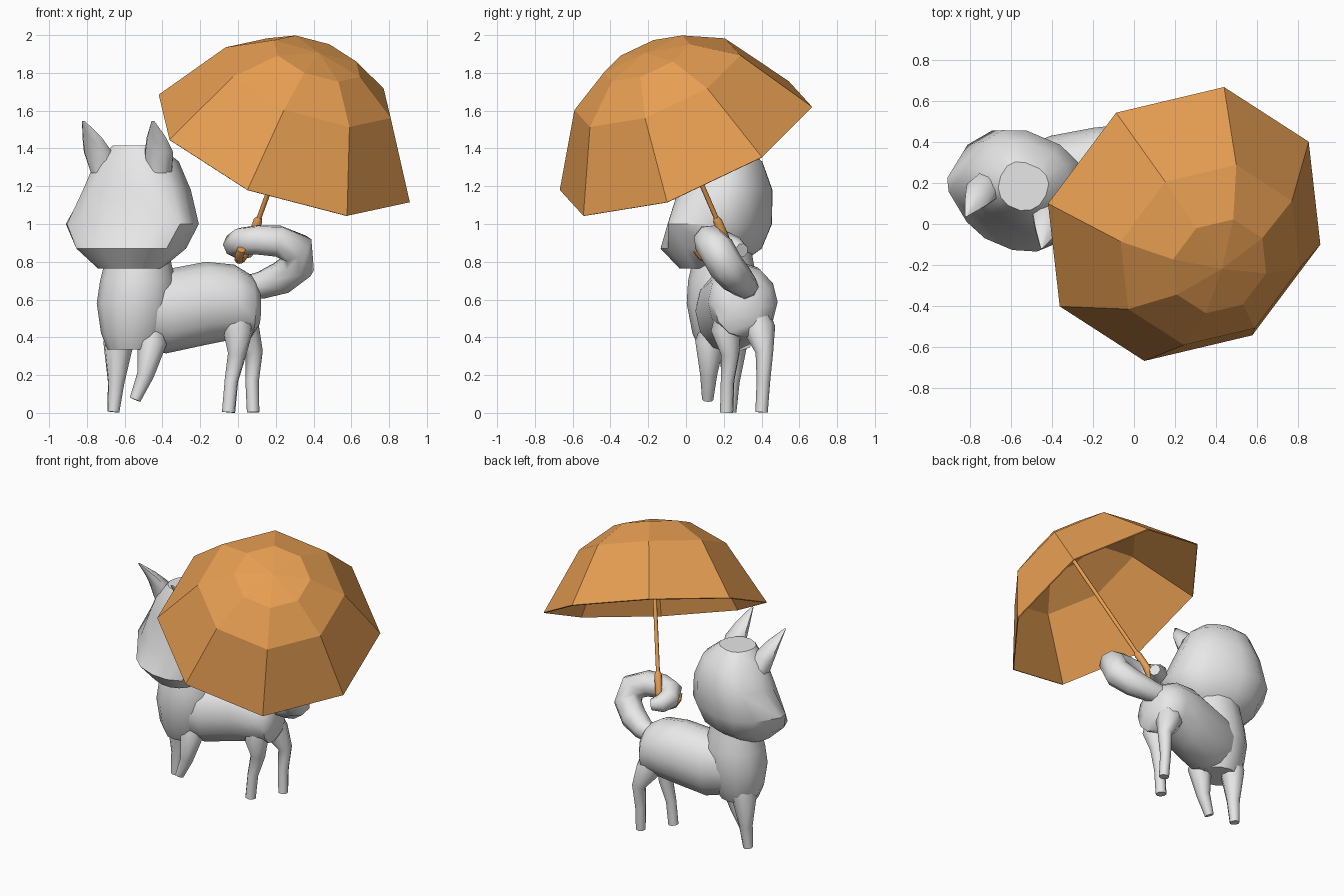
import bpy, bmesh, math
from mathutils import Vector as V

if "Cube" in bpy.data.objects:
    bpy.data.objects.remove(bpy.data.objects["Cube"])


def material(name, rgb):
    m = bpy.data.materials.new(name)
    m.diffuse_color = (*rgb, 1)
    m.use_nodes = True
    m.node_tree.nodes["Principled BSDF"].inputs["Base Color"].default_value = m.diffuse_color
    return m


GREY = material("light grey", (0.80, 0.80, 0.80))
ORANGE = material("orange", (0.80, 0.345, 0.085))


def loft(name, rings, mat, smooth=38, cap_start=True, cap_end=True):
    """Skin a list of equal-length point rings."""
    bm = bmesh.new()
    rows = [[bm.verts.new(p) for p in r] for r in rings]
    n = len(rows[0])
    for a, b in zip(rows, rows[1:]):
        for i in range(n):
            j = (i + 1) % n
            bm.faces.new((a[i], a[j], b[j], b[i]))
    if cap_start:
        bm.faces.new(rows[0][::-1])
    if cap_end:
        bm.faces.new(rows[-1])
    bmesh.ops.recalc_face_normals(bm, faces=bm.faces)
    me = bpy.data.meshes.new(name)
    bm.to_mesh(me)
    bm.free()
    ob = bpy.data.objects.new(name, me)
    bpy.context.collection.objects.link(ob)
    me.materials.append(mat)
    if smooth:
        bpy.ops.object.select_all(action='DESELECT')
        ob.select_set(True)
        bpy.context.view_layer.objects.active = ob
        bpy.ops.object.shade_smooth_by_angle(angle=math.radians(smooth))
    return ob


def tube(name, pts, mat, sides=8):
    """Tube along points given as (x, y, z, radius)."""
    path = [V(p[:3]) for p in pts]
    tang = [(path[min(i + 1, len(path) - 1)] - path[max(i - 1, 0)]).normalized()
            for i in range(len(path))]
    q = tang[0].to_track_quat('Z', 'Y')
    rings = []
    for i, p in enumerate(path):
        if i:
            q = tang[i - 1].rotation_difference(tang[i]) @ q
        r = pts[i][3]
        rings.append([p + q @ V((r * math.cos(2 * math.pi * k / sides),
                                 r * math.sin(2 * math.pi * k / sides), 0))
                      for k in range(sides)])
    return loft(name, rings, mat, smooth=60)


def power(v, e):
    return math.copysign(abs(v) ** e, v)


# ---- umbrella: tilted eight-sided canopy, pole and hooked handle
axis = V((0.316, -0.378, 0.870)).normalized()
rim_mid = V((0.245, 0, 1.40))
u = V((0.665, -0.10, -0.285))
u = (u - axis * u.dot(axis)).normalized()
w = axis.cross(u)


def canopy_ring(r, t):
    return [rim_mid + axis * t + r * (u * math.cos(k * math.pi / 4) + w * math.sin(k * math.pi / 4))
            for k in range(8)]


canopy = loft("umbrella_canopy",
              [canopy_ring(0.73, 0), canopy_ring(0.48, 0.40),
               canopy_ring(0.25, 0.547), canopy_ring(0.005, 0.58)],
              ORANGE, smooth=0, cap_start=False)
thick = canopy.modifiers.new("thickness", 'SOLIDIFY')
thick.thickness = 0.008


def on_axis(t, r):
    return (*(rim_mid + axis * t), r)


tube("umbrella_pole", [on_axis(0.57, 0.013), on_axis(-0.48, 0.013)], ORANGE)
side = V((-0.30, -0.90, -0.282)).normalized()
hook_mid = rim_mid - axis * 0.56 + side * 0.085
hook = [(*(hook_mid - side * 0.085 * math.cos(a) - axis * 0.085 * math.sin(a)), 0.024)
        for a in [k * math.pi / 6 for k in range(7)]]
tube("umbrella_handle", [on_axis(-0.42, 0.015), on_axis(-0.44, 0.024)] + hook, ORANGE)

# ---- head: turned towards its right, stacked cross-sections
fwd, lat = V((-0.39, -0.92, 0)), V((0.92, -0.39, 0))
face_mid = V((-0.595, 0.058, 0))


def head_ring(z, half, front, back, widest):
    ring = []
    for k in range(14):
        a = 2 * math.pi * k / 14
        e = 0.9 if math.sin(a) > 0 else 0.78
        s, c = half * power(math.cos(a), e), power(math.sin(a), e)
        f = widest + c * ((front - widest) if c > 0 else (widest - back))
        ring.append(face_mid + lat * s + fwd * f + V((0, 0, z)))
    return ring


loft("head", [head_ring(0.765, 0.17, 0.08, -0.19, -0.05),
              head_ring(0.87, 0.285, 0.175, -0.34, -0.05),
              head_ring(1.00, 0.357, 0.095, -0.39, -0.03),
              head_ring(1.18, 0.285, 0.065, -0.40, -0.12),
              head_ring(1.33, 0.22, 0.02, -0.35, -0.13),
              head_ring(1.415, 0.12, -0.02, -0.25, -0.14)], GREY)

# ears: tapering and curling forward
for label, sgn in (("left_ear", -1), ("right_ear", 1)):
    rings = []
    for s, f, z, hw, hd in ((0.16, -0.08, 1.27, 0.07, 0.08), (0.175, -0.04, 1.38, 0.082, 0.065),
                            (0.185, 0.02, 1.46, 0.055, 0.04), (0.20, 0.10, 1.545, 0.008, 0.008)):
        mid = face_mid + lat * s * sgn + fwd * f + V((0, 0, z))
        rings.append([mid + lat * hw * math.cos(a) + fwd * hd * math.sin(a)
                      for a in [k * math.pi / 4 for k in range(8)]])
    loft(label, rings, GREY, smooth=60)

# ---- chest and neck: upright cross-sections
rings = []
for x, z, r in ((-0.56, 0.335, 0.13), (-0.55, 0.42, 0.175), (-0.54, 0.58, 0.208),
                (-0.53, 0.70, 0.20), (-0.53, 0.78, 0.18), (-0.53, 0.88, 0.16)):
    rings.append([V((x + r * math.cos(a), 0.195 + 0.92 * r * math.sin(a), z))
                  for a in [k * math.pi / 6 for k in range(12)]])
loft("chest", rings, GREY, smooth=50)

# ---- body: cross-sections along the back
rings = []
for x, y, half, low, high in ((-0.58, 0.20, 0.15, 0.36, 0.74), (-0.38, 0.24, 0.19, 0.315, 0.76),
                              (-0.17, 0.285, 0.185, 0.36, 0.80), (-0.02, 0.30, 0.185, 0.39, 0.785),
                              (0.07, 0.31, 0.16, 0.40, 0.73), (0.11, 0.315, 0.08, 0.46, 0.67)):
    rings.append([V((x - 0.15 * half * math.cos(a), y + half * math.cos(a),
                     (low + high) / 2 + (high - low) / 2 * math.sin(a)))
                  for a in [k * math.pi / 6 for k in range(12)]])
loft("body", rings, GREY, smooth=50)

# ---- legs in a walking pose
legs = {
    "left_front_leg": [(-0.58, 0.23, 0.52, 0.09), (-0.635, 0.245, 0.36, 0.082),
                       (-0.645, 0.24, 0.16, 0.045), (-0.66, 0.235, 0.005, 0.033)],
    "right_front_leg": [(-0.46, 0.18, 0.52, 0.07), (-0.455, 0.125, 0.37, 0.078),
                        (-0.49, 0.12, 0.20, 0.045), (-0.545, 0.115, 0.07, 0.03)],
    "right_hind_leg": [(-0.01, 0.25, 0.58, 0.08), (0.0, 0.21, 0.43, 0.08), (-0.005, 0.235, 0.31, 0.05),
                       (-0.035, 0.22, 0.17, 0.037), (-0.05, 0.215, 0.003, 0.036)],
    "left_hind_leg": [(-0.01, 0.34, 0.58, 0.08), (0.03, 0.39, 0.44, 0.085), (0.085, 0.415, 0.32, 0.047),
                      (0.075, 0.41, 0.17, 0.036), (0.08, 0.40, 0.003, 0.033)],
}
for label, pts in legs.items():
    tube(label, pts, GREY)

# ---- tail: rises from the rump and curls round the handle
tube("tail", [(0.02, 0.33, 0.66, 0.06), (0.12, 0.31, 0.675, 0.072), (0.23, 0.265, 0.715, 0.088),
              (0.315, 0.21, 0.78, 0.095), (0.31, 0.16, 0.87, 0.095), (0.21, 0.125, 0.91, 0.087),
              (0.10, 0.12, 0.915, 0.08), (0.02, 0.14, 0.91, 0.075), (-0.01, 0.205, 0.89, 0.07),
              (0.015, 0.265, 0.87, 0.06), (0.07, 0.295, 0.86, 0.038)], GREY)
